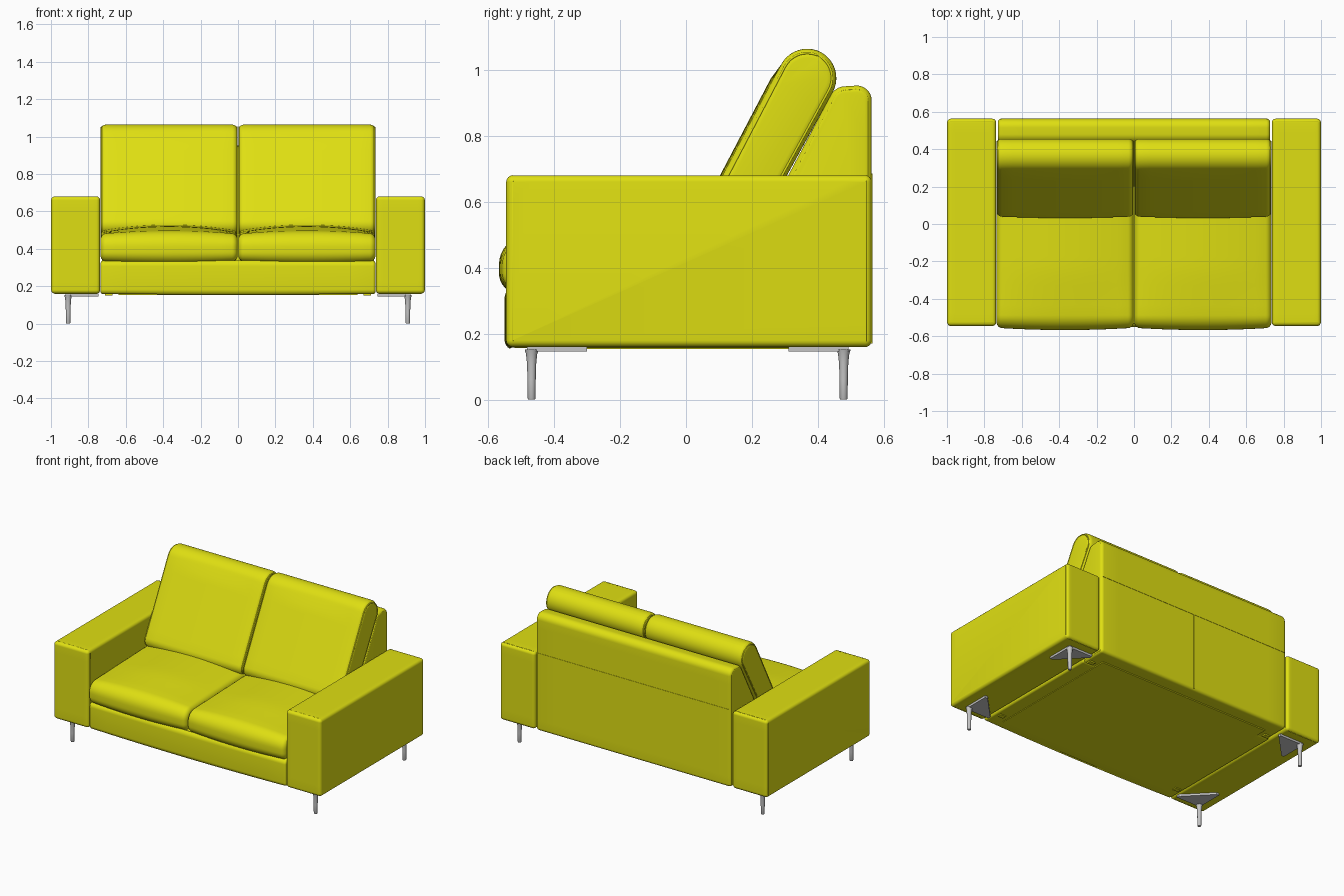
import bpy, bmesh, math
from mathutils import Vector

if "Cube" in bpy.data.objects:
    bpy.data.objects.remove(bpy.data.objects["Cube"])


def material(name, rgb):
    m = bpy.data.materials.new(name)
    m.diffuse_color = (*rgb, 1)
    m.use_nodes = True
    m.node_tree.nodes["Principled BSDF"].inputs["Base Color"].default_value = m.diffuse_color
    return m


YELLOW = material("yellow fabric", (0.74, 0.74, 0.006))
METAL = material("brushed metal", (0.56, 0.56, 0.56))


def finish(name, bm, mat, angle=40):
    bmesh.ops.recalc_face_normals(bm, faces=bm.faces)
    me = bpy.data.meshes.new(name)
    bm.to_mesh(me)
    bm.free()
    me.materials.append(mat)
    ob = bpy.data.objects.new(name, me)
    bpy.context.collection.objects.link(ob)
    bpy.ops.object.select_all(action='DESELECT')
    ob.select_set(True)
    bpy.context.view_layer.objects.active = ob
    bpy.ops.object.shade_smooth_by_angle(angle=math.radians(angle))
    return ob


def rounded(corners, n=8, step=0.05):
    """Closed (y, z) outline from (y, z, radius) corners, long edges subdivided."""
    pts = []
    for i, (y, z, r) in enumerate(corners):
        p = Vector((y, z))
        u = (Vector(corners[i - 1][:2]) - p).normalized()
        v = (Vector(corners[(i + 1) % len(corners)][:2]) - p).normalized()
        half = u.angle(v) / 2
        c = p + (u + v).normalized() * r / math.sin(half)
        a = (p + u * r / math.tan(half) - c).normalized()
        b = (p + v * r / math.tan(half) - c).normalized()
        for k in range(n + 1):
            pts.append(c + a.slerp(b, k / n).normalized() * r)
    out = []
    for i, p in enumerate(pts):
        q = pts[(i + 1) % len(pts)]
        m = max(1, int((q - p).length / step))
        out += [p.lerp(q, k / m) for k in range(m)]
    return out


def normals(pts):
    n = len(pts)
    area = sum(pts[i - 1].x * pts[i].y - pts[i].x * pts[i - 1].y for i in range(n))
    s = 1 if area > 0 else -1
    res = []
    for i in range(n):
        t = (pts[(i + 1) % n] - pts[i - 1]).normalized()
        res.append(Vector((t.y, -t.x)) * s)
    return res


def loft(name, prof, x0, x1, r, bulge=None, mat=YELLOW):
    """Sweep a side outline along x with rounded ends; bulge(p, n) puffs the middle."""
    nrm = normals(prof)
    arc = [math.pi / 2 * k / 5 for k in range(6)]
    sl = [(x0 + r - r * math.sin(a), r - r * math.cos(a)) for a in reversed(arc)]
    sl += [(x0 + r + (x1 - x0 - 2 * r) * k / 12, 0) for k in range(1, 12)]
    sl += [(x1 - r + r * math.sin(a), r - r * math.cos(a)) for a in arc]
    bm = bmesh.new()
    rings = []
    for x, d in sl:
        u = (2 * x - x0 - x1) / (x1 - x0)
        ring = []
        for p, n in zip(prof, nrm):
            q = p + n * ((bulge(p, n) * (1 - u * u) if bulge else 0) - d)
            ring.append(bm.verts.new((x, q.x, q.y)))
        rings.append(ring)
    k = len(prof)
    for a, b in zip(rings, rings[1:]):
        for i in range(k):
            bm.faces.new((a[i], a[(i + 1) % k], b[(i + 1) % k], b[i]))
    bm.faces.new(rings[0])
    bm.faces.new(rings[-1])
    return finish(name, bm, mat)


def piping(name, pts, radius, closed=True):
    """Thin round seam cord through 3D points."""
    cu = bpy.data.curves.new(name, 'CURVE')
    cu.dimensions = '3D'
    cu.bevel_depth = radius
    cu.bevel_resolution = 1
    sp = cu.splines.new('POLY')
    sp.points.add(len(pts) - 1)
    for s, p in zip(sp.points, pts):
        s.co = (*p, 1)
    sp.use_cyclic_u = closed
    cu.materials.append(YELLOW)
    ob = bpy.data.objects.new(name, cu)
    bpy.context.collection.objects.link(ob)
    bpy.ops.object.select_all(action='DESELECT')
    ob.select_set(True)
    bpy.context.view_layer.objects.active = ob
    bpy.ops.object.convert(target='MESH')


def box(name, x0, x1, y0, y1, z0, z1, mat=YELLOW):
    bm = bmesh.new()
    bmesh.ops.create_cube(bm, size=1)
    for v in bm.verts:
        v.co = ((x0 + x1) / 2 + v.co.x * (x1 - x0), (y0 + y1) / 2 + v.co.y * (y1 - y0),
                (z0 + z1) / 2 + v.co.z * (z1 - z0))
    return finish(name, bm, mat)


# Side outlines (y, z, corner radius)
arm = rounded([(-0.545, 0.16, .02), (0.563, 0.16, .02), (0.563, 0.68, .02), (-0.545, 0.68, .02)])
base = rounded([(-0.542, 0.157, .025), (0.4, 0.157, .02), (0.4, 0.337, .02), (-0.542, 0.337, .03)])
back = rounded([(0.2, 0.16, .02), (0.563, 0.16, .02), (0.563, 0.955, .045),
                (0.452, 0.948, .05), (0.31, 0.68, .1), (0.2, 0.45, .02)])
seat = rounded([(-0.555, 0.333, .05), (0.24, 0.333, .04), (0.24, 0.5, .04), (-0.555, 0.478, .07)])
cushion = rounded([(0.01, 0.485, .055), (0.185, 0.46, .04),
                   (0.4875, 1.0095, .0895), (0.331, 1.0975, .0895)], n=10)

# Base and back frame
loft("base", base, -0.735, 0.735, 0.015, lambda p, n: 0.008 if n.x < -0.5 else 0)
loft("back_frame", back, -0.728, 0.728, 0.02)


def seat_bulge(p, n):
    if n.y > 0.3:
        return 0.012 + 0.022 * min(1, max(0, (p.x + 0.555) / 0.3))
    return 0.012 if n.x < -0.3 else 0


def cushion_bulge(p, n):
    return 0.008 if n.x < -0.3 and p.y < 1.0 else 0


for side, s in (("left", -1), ("right", 1)):
    # Arms with seams near the front and back edges
    x0, x1 = sorted((s * 0.737, s * 0.999))
    loft(side + "_arm", arm, x0, x1, 0.02)
    for tag, y in (("front", -0.525), ("rear", 0.547)):
        piping(f"{side}_arm_{tag}_seam",
               [(x0 + .018, y, .679), (x1 - .018, y, .679), (x1 - .001, y, .662),
                (x1 - .001, y, .178), (x1 - .018, y, .161), (x0 + .018, y, .161),
                (x0 + .001, y, .178), (x0 + .001, y, .662)], 0.0018)
    # Seat and back cushions
    c0, c1 = sorted((s * 0.002, s * 0.735))
    loft(side + "_seat_cushion", seat, c0, c1, 0.03, seat_bulge)
    loft(side + "_back_cushion", cushion, c0, c1, 0.028, cushion_bulge)
    # Corded edges of the back cushions and the back frame
    for tag, x in (("a", c0 + .005), ("b", c1 - .005)):
        piping(f"{side}_cushion_cord_{tag}",
               [(x, *(p - n * 0.013)) for p, n in zip(cushion, normals(cushion))], 0.004)
    piping(side + "_back_frame_cord",
           [(s * 0.724, *(p - n * 0.012)) for p, n in zip(back, normals(back))], 0.003)

# Seams on the rear panel
box("rear_cross_seam", -0.715, 0.715, 0.560, 0.565, 0.683, 0.686)
box("rear_centre_seam", -0.002, 0.002, 0.560, 0.565, 0.17, 0.684)

# Underside panel and small pads
box("underside_panel", -0.64, 0.64, -0.47, 0.47, 0.153, 0.16)
for sx in (-1, 1):
    for sy in (-1, 1):
        x, y = sx * 0.69, sy * 0.42
        box("underside_pad", x - .02, x + .02, y - .015, y + .015, 0.151, 0.159)


def lathe_leg(name, x, y):
    bm = bmesh.new()
    rings = []
    for r, z in ((.010, 0), (.012, .004), (.0125, .06), (.014, .11), (.017, .138), (.021, .152)):
        rings.append([bm.verts.new((x + r * math.cos(k * math.pi / 8),
                                    y + r * math.sin(k * math.pi / 8), z)) for k in range(16)])
    for a, b in zip(rings, rings[1:]):
        for i in range(16):
            bm.faces.new((a[i], a[(i + 1) % 16], b[(i + 1) % 16], b[i]))
    bm.faces.new(rings[0])
    bm.faces.new(rings[-1])
    finish(name, bm, METAL)


# Legs with triangular corner brackets
for sx, side in ((-1, "left"), (1, "right")):
    for sy, end in ((-1, "front"), (1, "rear")):
        yc = 0.005
        lathe_leg(f"{side}_{end}_leg", sx * 0.908, yc + sy * 0.473)
        bm = bmesh.new()
        tri = [(0.922, 0.487), (0.745, 0.487), (0.745, 0.468), (0.903, 0.305), (0.922, 0.305)]
        f = bm.faces.new([bm.verts.new((sx * x, yc + sy * y, 0.146)) for x, y in tri])
        ext = bmesh.ops.extrude_face_region(bm, geom=[f])
        for v in ext["geom"]:
            if isinstance(v, bmesh.types.BMVert):
                v.co.z = 0.162
        finish(f"{side}_{end}_leg_bracket", bm, METAL)
